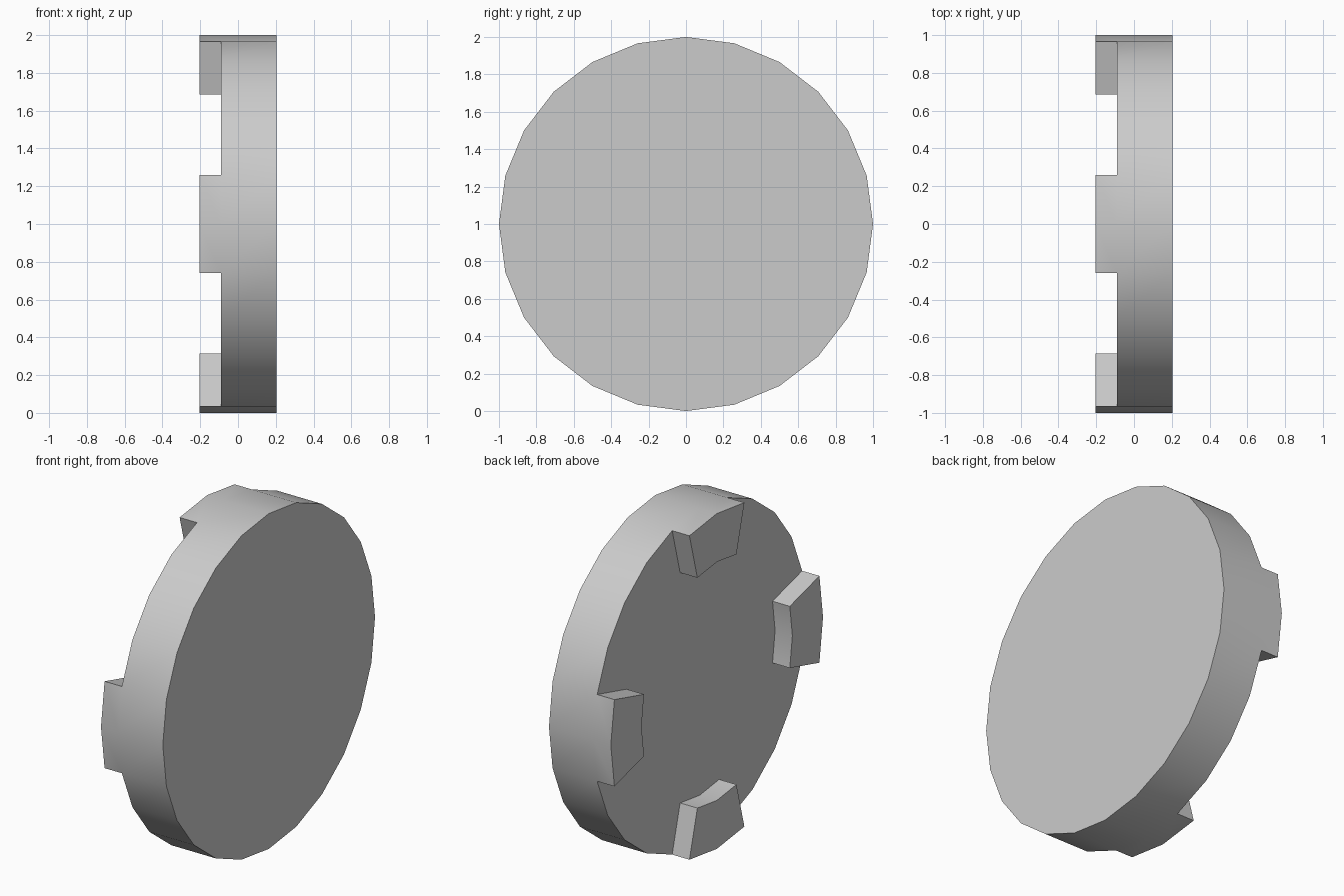
import bpy, bmesh
from math import cos, sin, tau

if "Cube" in bpy.data.objects:
    bpy.data.objects.remove(bpy.data.objects["Cube"])

SIDES = 24
FRONT_X, BACK_X, TAB_X = 0.204, -0.09, -0.204
OUTER_R, INNER_R = 1.0, 0.711

bm = bmesh.new()


def ring(x, r):
    return [bm.verts.new((x, r * cos(tau * i / SIDES), 1 + r * sin(tau * i / SIDES)))
            for i in range(SIDES)]


# Disc: plain front cap, rim, and a back cap split into an outer band and a centre
front = ring(FRONT_X, OUTER_R)
back = ring(BACK_X, OUTER_R)
inner = ring(BACK_X, INNER_R)
bm.faces.new(front)
bm.faces.new(inner[::-1])
band = []
for i in range(SIDES):
    j = (i + 1) % SIDES
    bm.faces.new((front[i], back[i], back[j], front[j]))
    band.append(bm.faces.new((back[i], inner[i], inner[j], back[j])))

# Four tabs: two band segments on each side of every quarter turn, pulled outwards
tabs = [f for i, f in enumerate(band) if i % 6 in (0, 5)]
moved = bmesh.ops.extrude_face_region(bm, geom=tabs)["geom"]
for v in moved:
    if isinstance(v, bmesh.types.BMVert):
        v.co.x = TAB_X
bmesh.ops.delete(bm, geom=[f for f in tabs if f.is_valid], context="FACES_ONLY")
bmesh.ops.recalc_face_normals(bm, faces=bm.faces)

mesh = bpy.data.meshes.new("tabbed_disc")
bm.to_mesh(mesh)
bm.free()
disc = bpy.data.objects.new("tabbed_disc", mesh)
bpy.context.collection.objects.link(disc)

# Smooth rim with sharp caps and tab edges
bpy.context.view_layer.objects.active = disc
disc.select_set(True)
bpy.ops.object.shade_smooth_by_angle(angle=0.52)
